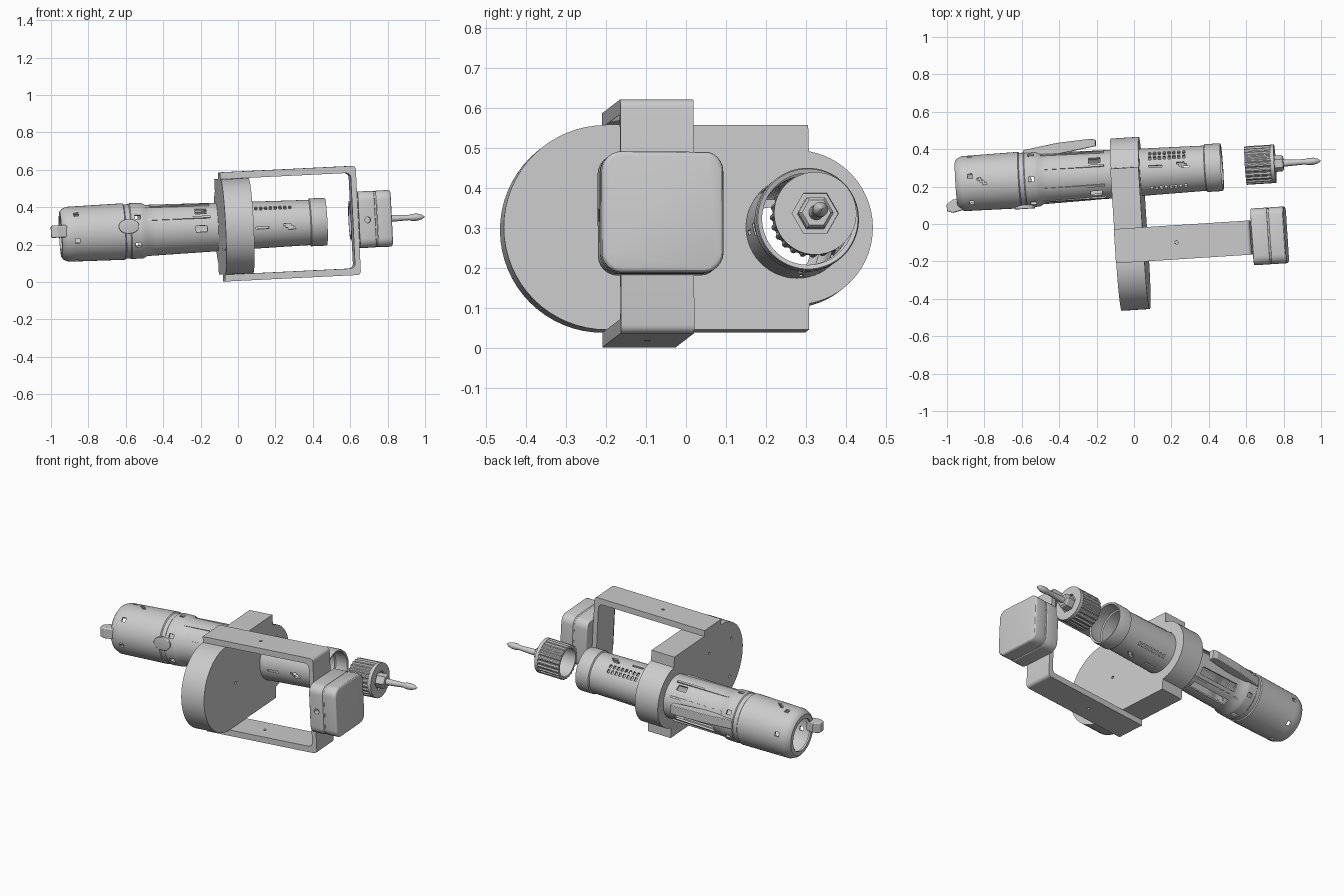
import bpy, bmesh
from math import sin, cos, pi, radians
from mathutils import Matrix, Vector

if "Cube" in bpy.data.objects:
    bpy.data.objects.remove(bpy.data.objects["Cube"])

# Tilted working frame: local x runs along the tube axis
AX = Vector((1, 0.064, 0.049)).normalized()
AY = Vector((-0.064, 1, 0)).normalized()
AZ = AX.cross(AY)
FRAME = Matrix.Translation((-0.033, 0.272, 0.298)) @ Matrix((AX, AY, AZ)).transposed().to_4x4()

grey = bpy.data.materials.new("plain grey")
grey.use_nodes = True
COLOUR = (0.6, 0.6, 0.6, 1)
grey.diffuse_color = COLOUR
grey.node_tree.nodes["Principled BSDF"].inputs["Base Color"].default_value = COLOUR


def finish(name, bm):
    """Turn a bmesh in the working frame into an object."""
    bmesh.ops.recalc_face_normals(bm, faces=bm.faces)
    bm.transform(FRAME)
    mesh = bpy.data.meshes.new(name)
    bm.to_mesh(mesh)
    bm.free()
    mesh.materials.append(grey)
    obj = bpy.data.objects.new(name, mesh)
    bpy.context.collection.objects.link(obj)
    return obj


def activate(obj):
    bpy.ops.object.select_all(action='DESELECT')
    obj.select_set(True)
    bpy.context.view_layer.objects.active = obj


def smooth(obj):
    activate(obj)
    bpy.ops.object.shade_smooth_by_angle(angle=radians(30))


def bevel(obj, width):
    mod = obj.modifiers.new("bevel", 'BEVEL')
    mod.width, mod.segments, mod.limit_method = width, 3, 'ANGLE'
    mod.angle_limit = radians(50)
    activate(obj)
    bpy.ops.object.modifier_apply(modifier=mod.name)


def cut(obj, bm):
    cutter = finish("cutter", bm)
    cutter.hide_render = True
    mod = obj.modifiers.new("cut", 'BOOLEAN')
    mod.operation, mod.solver, mod.object = 'DIFFERENCE', 'EXACT', cutter
    activate(obj)
    bpy.ops.object.modifier_apply(modifier=mod.name)
    bpy.data.objects.remove(cutter)


def prism(pts, axis, a, b, bm=None):
    """Extrude a 2D outline along x (outline in y,z), y (x,z) or z (x,y)."""
    bm = bm or bmesh.new()
    i = "xyz".index(axis)
    ends = []
    for h in (a, b):
        ring = []
        for p in pts:
            co = list(p)
            co.insert(i, h)
            ring.append(bm.verts.new(co))
        ends.append(ring)
        bm.faces.new(ring)
    lo, hi = ends
    for k in range(len(pts)):
        n = (k + 1) % len(pts)
        bm.faces.new((lo[k], lo[n], hi[n], hi[k]))
    return bm


def arc(cx, cy, r, start, end, n):
    return [(cx + r * cos(radians(start + (end - start) * k / n)),
             cy + r * sin(radians(start + (end - start) * k / n))) for k in range(n + 1)]


def disc(cx, cy, r, n=24):
    return arc(cx, cy, r, 0, 360, n)[:-1]


def rounded(x0, x1, y0, y1, r, n=6):
    return (arc(x1 - r, y1 - r, r, 0, 90, n)[:-1] + arc(x0 + r, y1 - r, r, 90, 180, n)
            + arc(x0 + r, y0 + r, r, 180, 270, n) + arc(x1 - r, y0 + r, r, 270, 360, n))


def lathe(name, profile, n, windows=()):
    """Revolve an (x, radius) line around the tube axis, leaving out the windows."""
    bm = bmesh.new()
    rings = [[bm.verts.new((x, r * cos(2 * pi * k / n), r * sin(2 * pi * k / n)))
              for k in range(n)] for x, r in profile]
    for a, b, (xa, _), (xb, _) in zip(rings, rings[1:], profile, profile[1:]):
        x = (xa + xb) / 2
        for k in range(n):
            angle = 360 * (k + 0.5) / n
            if any(x0 < x < x1 and (angle - a0) % 360 < width for x0, x1, a0, width in windows):
                continue
            m = (k + 1) % n
            bm.faces.new((a[k], a[m], b[m], b[k]))
    return finish(name, bm)


# Main plate: big round end, flat sides, small round collar about the tube
H = 0.2555
outline = (arc(-0.477, 0, H, 90, 270, 32) + [(0.029, -H)]
           + arc(-0.003, 0, 0.193, -80, 80, 28) + [(0.029, H)])
plate = finish("mounting_plate", prism(outline, 'x', -0.08, 0.071))
holes = prism(disc(0, 0, 0.127, 72), 'x', -0.2, 0.2)
for y, z in ((-0.6, 0.12), (-0.6, -0.12), (-0.36, 0.12), (-0.36, -0.12)):
    prism(disc(y, z, 0.009, 12), 'x', -0.2, -0.05, holes)
prism(disc(-0.39, 0, 0.009, 12), 'x', 0.05, 0.2, holes)
cut(plate, holes)
smooth(plate)

# C-shaped bracket
R = 0.292
bracket_outline = ([(-0.08, -R)] + arc(0.628, 0.02 - R, 0.02, -90, 0, 4)
                   + arc(0.628, R - 0.02, 0.02, 0, 90, 4) + [(-0.08, R), (-0.08, H)]
                   + arc(0.594, H - 0.025, 0.025, 90, 0, 4)
                   + arc(0.594, 0.025 - H, 0.025, 0, -90, 4) + [(-0.08, -H)])
bracket = finish("bracket", prism(bracket_outline, 'y', -0.477, -0.294))
cut(bracket, prism(disc(0.25, -0.386, 0.009, 12), 'z', -0.4, 0.4))
smooth(bracket)

# Two-part rounded switch box with a seam
for name, x0, x1 in (("box_base", 0.648, 0.736), ("box_cover", 0.742, 0.825)):
    box = finish(name, prism(rounded(-0.535, -0.231, -0.149, 0.154, 0.05), 'x', x0, x1))
    bevel(box, 0.012 if name == "box_cover" else 0.006)
    if name == "box_base":
        cut(box, prism(disc(0.695, 0, 0.016, 16), 'y', -0.6, -0.50))
    smooth(box)
smooth(finish("box_seam", prism(rounded(-0.530, -0.236, -0.144, 0.149, 0.045), 'x', 0.71, 0.76)))

# Openings in the tube wall: x start, x end, start angle from +y towards +z, angular width
windows = [(0.12 + 0.026 * k, 0.134 + 0.026 * k, a, 10)
           for k in range(8) for a in (35, 50, 130, 310)]       # rows of small vents
for a in (70, 180, 265):                                        # stepped ports, narrow slots
    windows += [(0.27 + 0.012 * k, 0.31 + 0.012 * k, a + 5 * k, 5) for k in range(3)]
    windows += [(0.12, 0.19, a + 5, 5)]
for a in (275, 320):                                            # long body windows
    windows += [(-0.41, -0.15, a, 20)]
for a in (45, 130, 175):                                        # small body windows
    windows += [(-0.20, -0.14, a, 15)]
for k in range(6):                                              # cap windows and notches
    windows += [(-0.525, -0.495, 25 + 60 * k, 10), (-0.85, -0.825, 10 + 60 * k, 10)]
for k in range(3):                                              # stepped mark on top
    windows += [(-0.80 + 0.015 * k, -0.78 + 0.015 * k, 80 + 5 * k, 5)]

# Hollow perforated tube: outline stations plus one at every window edge
line = [(-0.920, 0.098), (-0.919, 0.122), (-0.908, 0.136), (-0.882, 0.147), (-0.58, 0.151),
        (-0.575, 0.145), (-0.55, 0.145), (-0.545, 0.150), (-0.48, 0.148), (-0.46, 0.137),
        (-0.1, 0.130), (0.1, 0.126), (0.415, 0.121), (0.42, 0.128), (0.495, 0.128), (0.505, 0.125)]


def radius(x):
    for (xa, ra), (xb, rb) in zip(line, line[1:]):
        if xa <= x <= xb:
            return ra + (rb - ra) * (x - xa) / (xb - xa)


stations = sorted({round(x, 4) for x, _ in line} | {round(x, 4) for w in windows for x in w[:2]})
tube = lathe("tube", [(x, radius(x)) for x in stations], 72, windows)
wall = tube.modifiers.new("wall", 'SOLIDIFY')
wall.thickness, wall.offset = 0.011, -1
activate(tube)
bpy.ops.object.modifier_apply(modifier=wall.name)
smooth(tube)

# Oval button on the front side of the cap
button_outline = [(-0.56 + 0.055 * cos(t * pi / 12), 0.027 + 0.04 * sin(t * pi / 12))
                  for t in range(24)]
button = finish("oval_button", prism(button_outline, 'y', -0.156, -0.135))
bevel(button, 0.004)
smooth(button)

# Clip blade on the back side, raised ribs along the body
clip = finish("clip_blade", prism([(-0.55, 0.135), (-0.55, 0.158), (-0.37, 0.185), (-0.19, 0.196),
                                   (-0.16, 0.188), (-0.16, 0.155), (-0.37, 0.125)],
                                  'z', -0.01, 0.045))
bevel(clip, 0.004)
for k, angle in enumerate((25, 68, 115, 155, 308)):
    rib = prism([(-0.46, -0.006), (-0.12, -0.006), (-0.12, 0.006), (-0.46, 0.006)],
                'z', 0.124, 0.139)
    rib.transform(Matrix.Rotation(radians(angle - 90), 4, 'X'))
    finish("body_rib_%d" % (k + 1), rib)

# Tail tab
tab = finish("tail_tab", prism([(-0.89, -0.14), (-0.945, -0.152), (-0.977, -0.142), (-0.977, -0.105),
                                (-0.94, -0.08), (-0.89, -0.09)], 'z', -0.015, 0.05))
bevel(tab, 0.008)

# Fluted knob, hollow at the back, with a smooth rim and a hex socket in front
flutes = [((0.103 if k % 4 < 2 else 0.097) * cos(k * pi / 48),
           (0.103 if k % 4 < 2 else 0.097) * sin(k * pi / 48)) for k in range(96)]
knob = finish("fluted_knob", prism(flutes, 'x', 0.632, 0.775))
cut(knob, prism(disc(0, 0, 0.085, 48), 'x', 0.5, 0.74))
rim = finish("knob_rim", prism(disc(0, 0, 0.103, 48), 'x', 0.77, 0.79))
cut(rim, prism(disc(0, 0, 0.058, 6), 'x', 0.7, 0.9))
smooth(rim)

# Collar, shaft and pointed tip
lathe("collar", [(0.75, 0.01), (0.75, 0.044), (0.825, 0.044), (0.835, 0.036), (0.835, 0.01)], 6)
shaft = lathe("pointed_shaft", [(0.75, 0.001), (0.75, 0.022), (0.86, 0.018), (0.95, 0.014),
                                (0.965, 0.019), (0.995, 0.019), (1.02, 0.012), (1.035, 0.001)], 20)
smooth(shaft)
